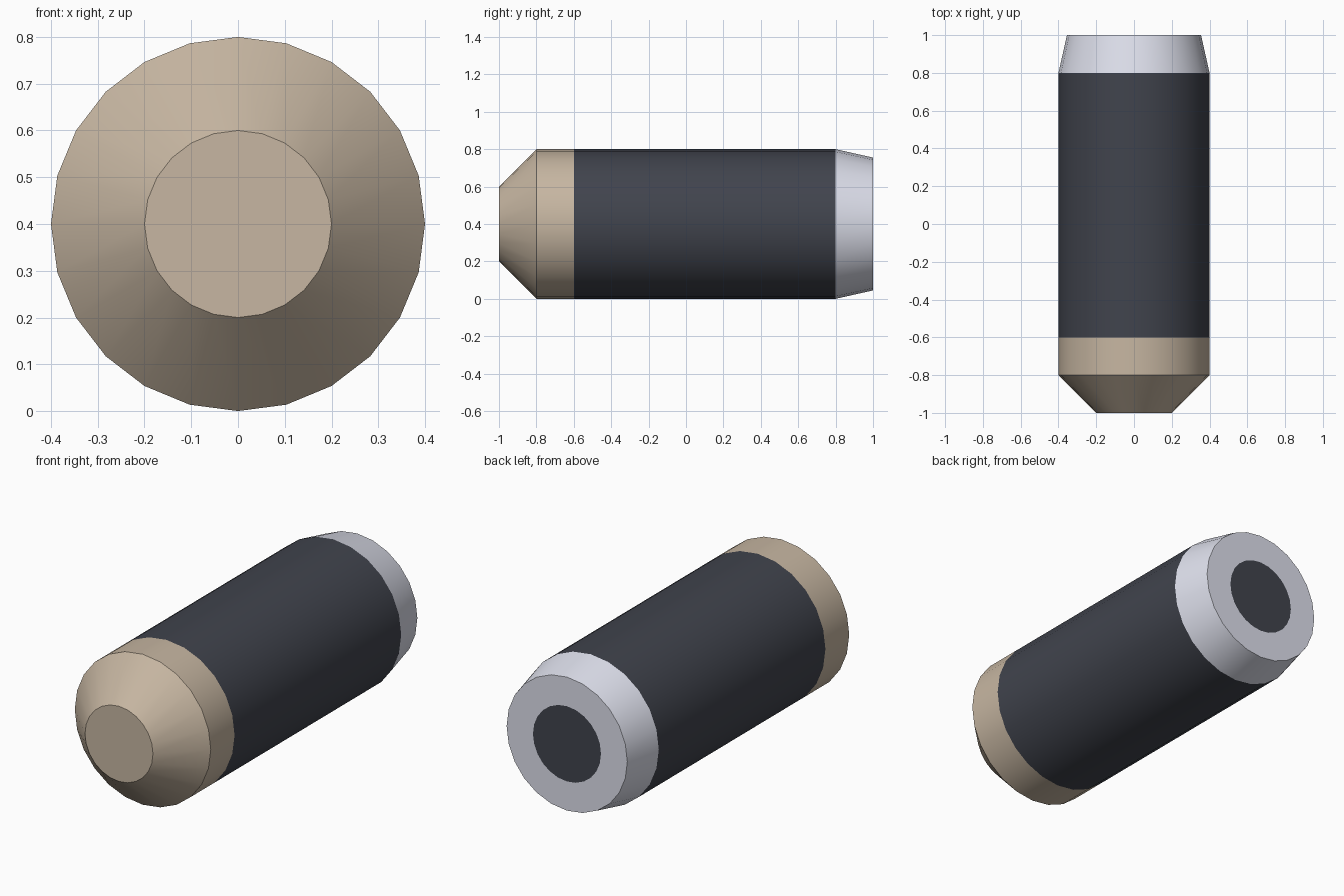
import bpy, bmesh, math

if "Cube" in bpy.data.objects:
    bpy.data.objects.remove(bpy.data.objects["Cube"])

SIDES = 24
AXIS_Z = 0.4


def material(name, rgb):
    m = bpy.data.materials.new(name)
    m.diffuse_color = (*rgb, 1.0)
    m.use_nodes = True
    m.node_tree.nodes["Principled BSDF"].inputs["Base Color"].default_value = m.diffuse_color
    return m


tan = material("tan", (0.57, 0.47, 0.36))
dark = material("dark", (0.052, 0.057, 0.074))
pale = material("pale", (0.73, 0.745, 0.84))


def lathe(name, profile, mat, cap_start=False, cap_end=False):
    """Turn a (y, radius) profile around the long axis."""
    bm = bmesh.new()
    rings = []
    for y, r in profile:
        ring = []
        for i in range(SIDES):
            a = 2 * math.pi * i / SIDES
            ring.append(bm.verts.new((r * math.cos(a), y, AXIS_Z + r * math.sin(a))))
        rings.append(ring)
    for a, b in zip(rings, rings[1:]):
        for i in range(SIDES):
            j = (i + 1) % SIDES
            bm.faces.new((a[i], b[i], b[j], a[j]))
    # wound so that normals point out of each end
    if cap_start:
        bm.faces.new(rings[0])
    if cap_end:
        bm.faces.new(rings[-1][::-1])
    mesh = bpy.data.meshes.new(name)
    bm.to_mesh(mesh)
    bm.free()
    mesh.materials.append(mat)
    ob = bpy.data.objects.new(name, mesh)
    bpy.context.collection.objects.link(ob)
    bpy.ops.object.select_all(action='DESELECT')
    ob.select_set(True)
    bpy.context.view_layer.objects.active = ob
    bpy.ops.object.shade_smooth_by_angle(angle=math.radians(30))
    return ob


# Tapered front nose with a flat tip
lathe("nose_cap", [(-1.0, 0.2), (-0.8, 0.4), (-0.6, 0.4)], tan, cap_start=True)
# Long dark barrel
lathe("barrel", [(-0.6, 0.4), (0.8, 0.4)], dark)
# Slightly tapered rear collar with its flat end ring
lathe("rear_collar", [(0.8, 0.4), (1.0, 0.355), (1.0, 0.2)], pale)
# Dark disc flush with the rear end
lathe("rear_disc", [(1.0, 0.2)], dark, cap_end=True)
